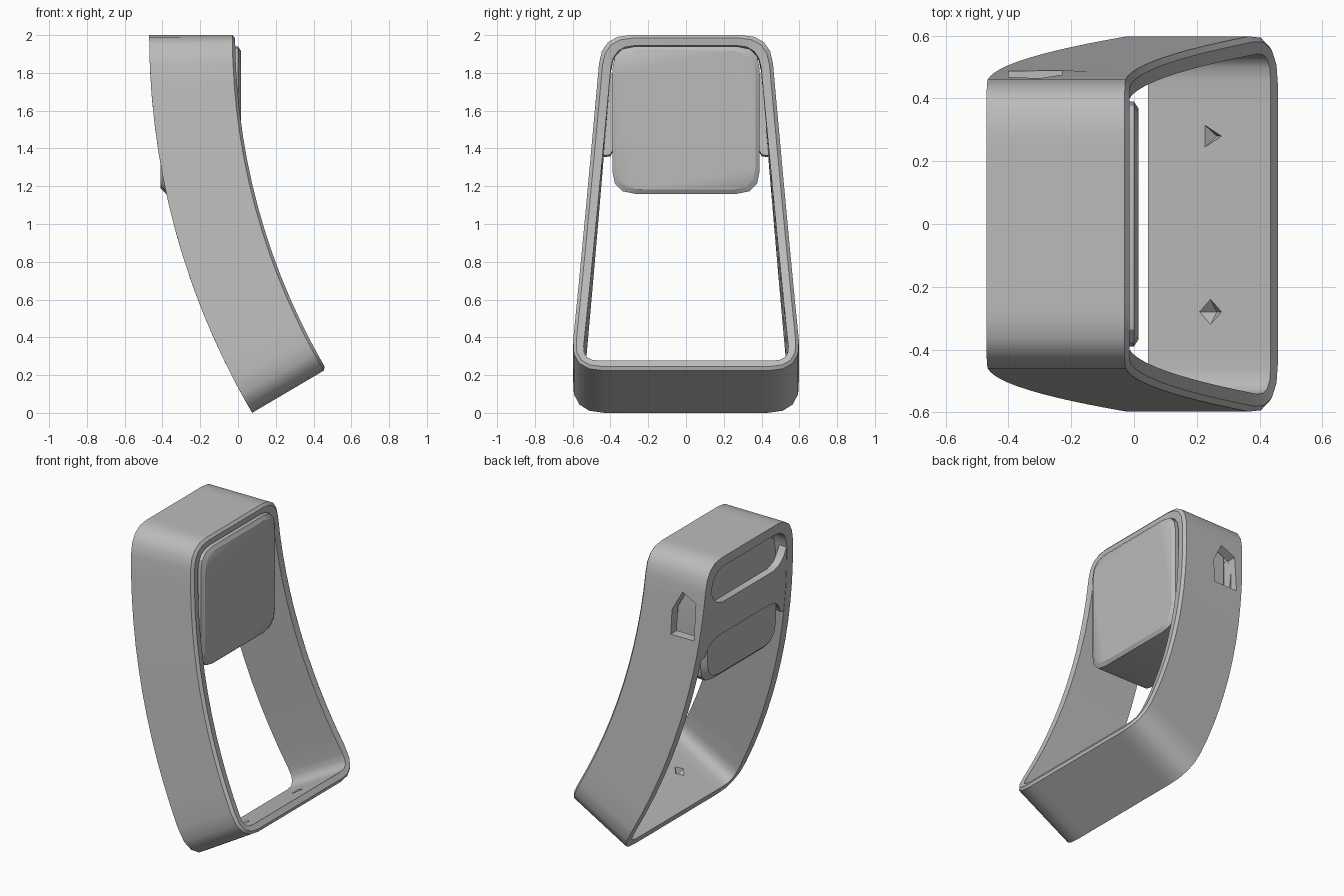
import bpy, bmesh, math
from mathutils import Vector

cube = bpy.data.objects.get("Cube")
if cube:
    bpy.data.objects.remove(cube, do_unlink=True)

grey = bpy.data.materials.new("plain_grey")
grey.use_nodes = True
grey.diffuse_color = (0.5, 0.5, 0.5, 1)
grey.node_tree.nodes["Principled BSDF"].inputs["Base Color"].default_value = (0.5, 0.5, 0.5, 1)

CENTRE_X, R_FRONT, R_BACK = 3.47, 3.485, 3.94   # bend axis and radii
LENGTH = 1.855                                  # length along the front edge


def bend(r, y, s):
    """Place a point at radius r and distance s down the curved frame."""
    a = s / R_FRONT
    return Vector((CENTRE_X - r * math.cos(a), y, 2 - r * math.sin(a)))


def rounded(corners, cuts, steps, side_steps=1):
    """Closed outline with rounded corners and evenly divided sides."""
    pts, n = [], len(corners)
    for i in range(n):
        p, a, b = (Vector(corners[k % n]) for k in (i, i - 1, i + 1))
        start = p + (a - p).normalized() * cuts[i]
        end = p + (b - p).normalized() * cuts[i]
        if pts:
            last = pts[-1]
            pts += [last.lerp(start, k / side_steps) for k in range(1, side_steps)]
        for k in range(steps + 1):
            t = k / steps
            pts.append(start * (1 - t) ** 2 + p * 2 * t * (1 - t) + end * t * t)
    last = pts[-1]
    pts += [last.lerp(pts[0], k / side_steps) for k in range(1, side_steps)]
    return pts


def make(name, bm):
    bmesh.ops.recalc_face_normals(bm, faces=bm.faces)
    mesh = bpy.data.meshes.new(name)
    bm.to_mesh(mesh)
    bm.free()
    obj = bpy.data.objects.new(name, mesh)
    mesh.materials.append(grey)
    bpy.context.collection.objects.link(obj)
    return obj


def skin(name, rings, closed):
    """Join equal rings of points with quads, looping or capped at the ends."""
    bm = bmesh.new()
    vs = [[bm.verts.new(p) for p in ring] for ring in rings]
    n = len(rings[0])
    for i in range(len(rings) if closed else len(rings) - 1):
        a, b = vs[i], vs[(i + 1) % len(vs)]
        for j in range(n):
            bm.faces.new((a[j], a[(j + 1) % n], b[(j + 1) % n], b[j]))
    if not closed:
        bm.faces.new(vs[0])
        bm.faces.new(vs[-1])
    return make(name, bm)


def activate(obj):
    bpy.ops.object.select_all(action="DESELECT")
    obj.select_set(True)
    bpy.context.view_layer.objects.active = obj


def smooth(obj):
    activate(obj)
    bpy.ops.object.shade_smooth_by_angle(angle=math.radians(32))


def cut(obj, cutter):
    mod = obj.modifiers.new("cut", "BOOLEAN")
    mod.operation, mod.solver, mod.object = "DIFFERENCE", "EXACT", cutter
    activate(obj)
    bpy.ops.object.modifier_apply(modifier=mod.name)
    bpy.data.objects.remove(cutter, do_unlink=True)


# Curved loop frame: tapered rounded outline with a chamfered front rim
def trapezoid(top, bottom, margin, top_cut, bottom_cut):
    low = LENGTH - margin
    return rounded([(-top, margin), (-bottom, low), (bottom, low), (top, margin)],
                   [top_cut, bottom_cut, bottom_cut, top_cut], 4, 12)


outer = trapezoid(0.447, 0.614, 0, 0.15, 0.18)
inner = trapezoid(0.387, 0.55, 0.055, 0.12, 0.09)
rim = [o.lerp(i, 0.3) for o, i in zip(outer, inner)]
section = [(outer, R_FRONT + 0.015), (outer, R_BACK), (inner, R_BACK),
           (inner, R_FRONT + 0.005), (rim, R_FRONT)]
frame = skin("loop_frame", [[bend(r, *p) for p in loop] for loop, r in section], True)

# Button opening through the left-hand wall
opening = [(-0.40, 1.50), (-0.23, 1.50), (-0.23, 1.66), (-0.30, 1.79), (-0.40, 1.74)]
cut(frame, skin("opening_cutter", [[Vector((x, y, z)) for x, z in opening]
                                   for y in (0.40, 0.56)], False))

# Two small pointed pits in the floor of the loop
low = LENGTH - 0.055
down = Vector((math.sin(low / R_FRONT), 0, -math.cos(low / R_FRONT)))
for side in (-1, 1):
    bpy.ops.mesh.primitive_cone_add(vertices=4 if side < 0 else 3, radius1=0.08,
                                    radius2=0, depth=0.08,
                                    location=bend(3.71, side * 0.28, low),
                                    rotation=down.to_track_quat("Z", "Y").to_euler())
    cut(frame, bpy.context.object)
smooth(frame)

# Back crossbar, flaring where it meets the side walls
half = [(0, 0.274, 0.478), (0.27, 0.274, 0.478), (0.33, 0.255, 0.49),
        (0.37, 0.22, 0.52), (0.40, 0.17, 0.57), (0.435, 0.16, 0.575)]
columns = [(-y, a, b) for y, a, b in half[:0:-1]] + half
bars = []
for y, a, b in columns:
    levels = [a + (b - a) * k / 4 for k in range(5)]
    bars.append([bend(R_BACK - 0.002, y, s) for s in levels]
                + [bend(R_BACK - 0.055, y, s) for s in reversed(levels)])
smooth(skin("back_crossbar", bars, False))

# Device body: rounded block with softly bevelled front and back edges
def face(x, inset):
    w, lo, hi = 0.39 - inset, 1.16 + inset, 1.94 - inset
    return [Vector((x, p.x, p.y)) for p in
            rounded([(-w, lo), (w, lo), (w, hi), (-w, hi)], [0.12] * 4, 3)]


body = skin("device_body", [face(-0.41, 0.03), face(-0.38, 0), face(0.0, 0),
                            face(0.012, 0.018), face(0.015, 0.022)], False)
smooth(body)
